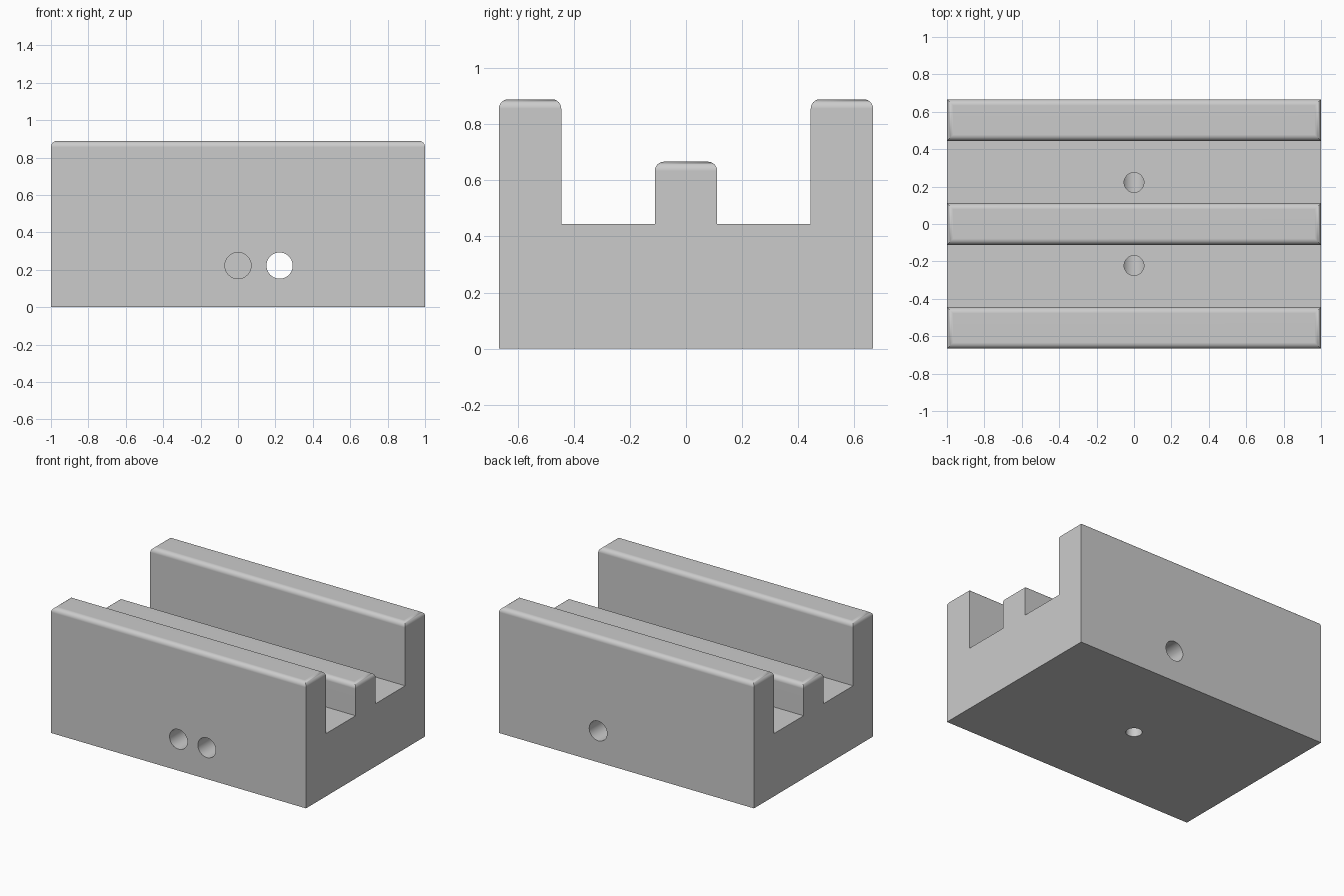
import bpy, bmesh
from mathutils import Vector

cube = bpy.data.objects.get("Cube")
if cube:
    bpy.data.objects.remove(cube, do_unlink=True)

U = 2 / 9                      # module that all main sizes follow
HALF_X, HALF_Y = 1.0, 3 * U
FLOOR, RAIL, WALL = 2 * U, 3 * U, 4 * U

grey = bpy.data.materials.new("light grey")
grey.use_nodes = True
colour = (0.6, 0.6, 0.6, 1)
grey.diffuse_color = colour
grey.node_tree.nodes["Principled BSDF"].inputs["Base Color"].default_value = colour


def make_object(name, bm):
    mesh = bpy.data.meshes.new(name)
    bm.to_mesh(mesh)
    bm.free()
    mesh.materials.append(grey)
    obj = bpy.data.objects.new(name, mesh)
    bpy.context.collection.objects.link(obj)
    return obj


def apply_modifier(obj, name):
    bpy.context.view_layer.objects.active = obj
    bpy.ops.object.modifier_apply(modifier=name)


def drill(obj, start, end, radius):
    """Cut a round hole from start to end."""
    start, end = Vector(start), Vector(end)
    axis = end - start
    bm = bmesh.new()
    bmesh.ops.create_cone(bm, cap_ends=True, segments=48, radius1=radius,
                          radius2=radius, depth=axis.length)
    bm.transform(axis.to_track_quat("Z", "Y").to_matrix().to_4x4())
    bmesh.ops.translate(bm, verts=bm.verts, vec=(start + end) / 2)
    cutter = make_object("hole_cutter", bm)
    cutter.hide_render = True
    mod = obj.modifiers.new("hole", "BOOLEAN")
    mod.operation = "DIFFERENCE"
    mod.solver = "EXACT"
    mod.object = cutter
    apply_modifier(obj, mod.name)
    bpy.data.objects.remove(cutter, do_unlink=True)


# Block with two side walls and a centre rail, extruded along x
half = [(U / 2, RAIL), (U / 2, FLOOR), (2 * U, FLOOR),
        (2 * U, WALL), (HALF_Y, WALL), (HALF_Y, 0)]
profile = half + [(-y, z) for y, z in reversed(half)]
bm = bmesh.new()
end_face = bm.faces.new([bm.verts.new((-HALF_X, y, z)) for y, z in profile])
ext = bmesh.ops.extrude_face_region(bm, geom=[end_face])
bmesh.ops.translate(bm, vec=(2 * HALF_X, 0, 0),
                    verts=[g for g in ext["geom"] if isinstance(g, bmesh.types.BMVert)])
bmesh.ops.recalc_face_normals(bm, faces=bm.faces)

# Rounded rims around the three upper faces
tops = [f for f in bm.faces if f.normal.z > 0.9
        and f.calc_center_median().z > FLOOR + 0.1]
rims = list({e for f in tops for e in f.edges})
bmesh.ops.bevel(bm, geom=rims, offset=0.033, offset_type="OFFSET",
                segments=6, profile=0.5, affect="EDGES")
block = make_object("slotted_block", bm)

# Cross holes: a through hole, and a blind hole fed from above and below
drill(block, (U, -1, U), (U, 1, U), 0.07)
drill(block, (0, -1, U), (0, 1.5 * U, U), 0.07)
for y in (-U, U):
    drill(block, (0, y, U), (0, y, 0.6), 0.053)
drill(block, (0, 0, -0.1), (0, 0, U), 0.053)

# Smooth the rims and hole walls while keeping hard edges
bpy.ops.object.select_all(action="DESELECT")
block.select_set(True)
bpy.context.view_layer.objects.active = block
bpy.ops.object.shade_smooth_by_angle(angle=0.6)
normals = block.modifiers.new("even_normals", "WEIGHTED_NORMAL")
normals.keep_sharp = True
